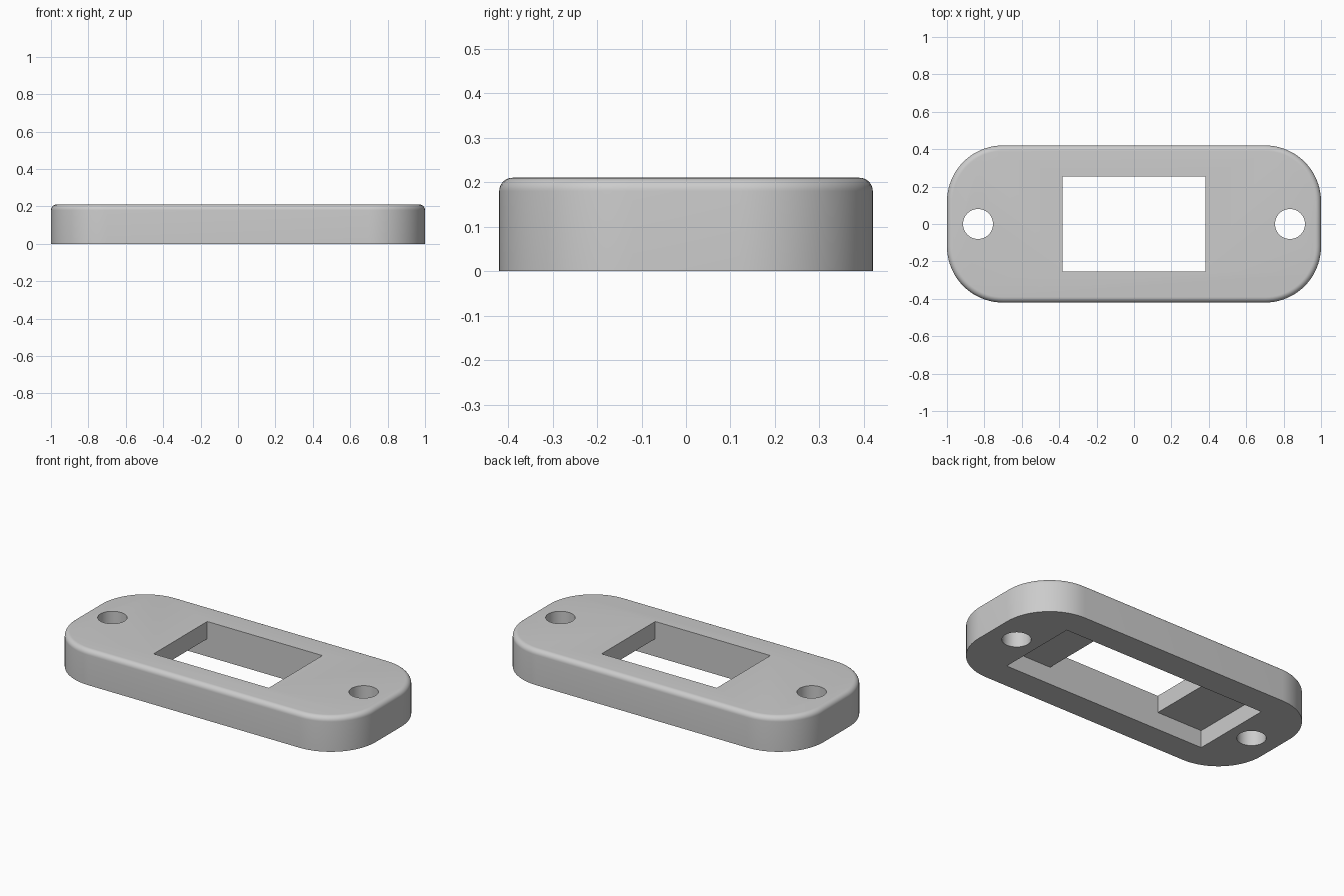
import bpy, bmesh, math

HALF_X, HALF_Y, HEIGHT = 1.0, 0.42, 0.21
CORNER, FILLET, STEP = 0.3, 0.03, 0.106

if "Cube" in bpy.data.objects:
    bpy.data.objects.remove(bpy.data.objects["Cube"])

grey = bpy.data.materials.new("light_grey")
grey.use_nodes = True
grey.diffuse_color = (0.6, 0.6, 0.6, 1)
grey.node_tree.nodes["Principled BSDF"].inputs["Base Color"].default_value = (0.6, 0.6, 0.6, 1)


def prism(name, outline, z0, z1, fillet=0.0):
    """Extrude an outline from z0 to z1, optionally rounding its top rim."""
    bm = bmesh.new()
    base = bm.faces.new([bm.verts.new((x, y, z0)) for x, y in outline])
    ext = bmesh.ops.extrude_face_region(bm, geom=[base])
    top = [v for v in ext["geom"] if isinstance(v, bmesh.types.BMVert)]
    bmesh.ops.translate(bm, verts=top, vec=(0, 0, z1 - z0))
    if fillet:
        rim = [e for e in bm.edges if all(v in top for v in e.verts)]
        bmesh.ops.bevel(bm, geom=rim, offset=fillet, segments=8,
                        profile=0.5, affect='EDGES')
    bmesh.ops.recalc_face_normals(bm, faces=bm.faces)
    mesh = bpy.data.meshes.new(name)
    bm.to_mesh(mesh)
    bm.free()
    mesh.materials.append(grey)
    obj = bpy.data.objects.new(name, mesh)
    bpy.context.collection.objects.link(obj)
    return obj


def arc(cx, cy, r, start, sweep, n):
    return [(cx + r * math.cos(start + sweep * i / n),
             cy + r * math.sin(start + sweep * i / n)) for i in range(n + 1)]


def rect(hx, hy):
    return [(-hx, -hy), (hx, -hy), (hx, hy), (-hx, hy)]


# Rounded plate body
outline = []
for k, (sx, sy) in enumerate([(1, 1), (-1, 1), (-1, -1), (1, -1)]):
    outline += arc(sx * (HALF_X - CORNER), sy * (HALF_Y - CORNER),
                   CORNER, k * math.pi / 2, math.pi / 2, 20)
plate = prism("mounting_plate", outline, 0, HEIGHT, FILLET)

# Window, wider recess underneath, and two screw holes
cutters = [prism("window_cutter", rect(0.382, 0.254), STEP - 0.05, HEIGHT + 0.1),
           prism("recess_cutter", rect(0.69, 0.254), -0.1, STEP)]
for side in (-1, 1):
    circle = arc(side * 0.834, 0, 0.08, 0, 2 * math.pi, 48)[:-1]
    cutters.append(prism("screw_hole_cutter", circle, -0.1, HEIGHT + 0.1))

bpy.context.view_layer.objects.active = plate
for cutter in cutters:
    cutter.hide_render = True
    cut = plate.modifiers.new("cut", 'BOOLEAN')
    cut.operation, cut.solver, cut.object = 'DIFFERENCE', 'EXACT', cutter
    bpy.ops.object.modifier_apply(modifier=cut.name)
    bpy.data.objects.remove(cutter)

# Smooth the curved walls and keep the crisp edges
bpy.ops.object.select_all(action='DESELECT')
plate.select_set(True)
bpy.ops.object.shade_smooth_by_angle(angle=math.radians(30))
